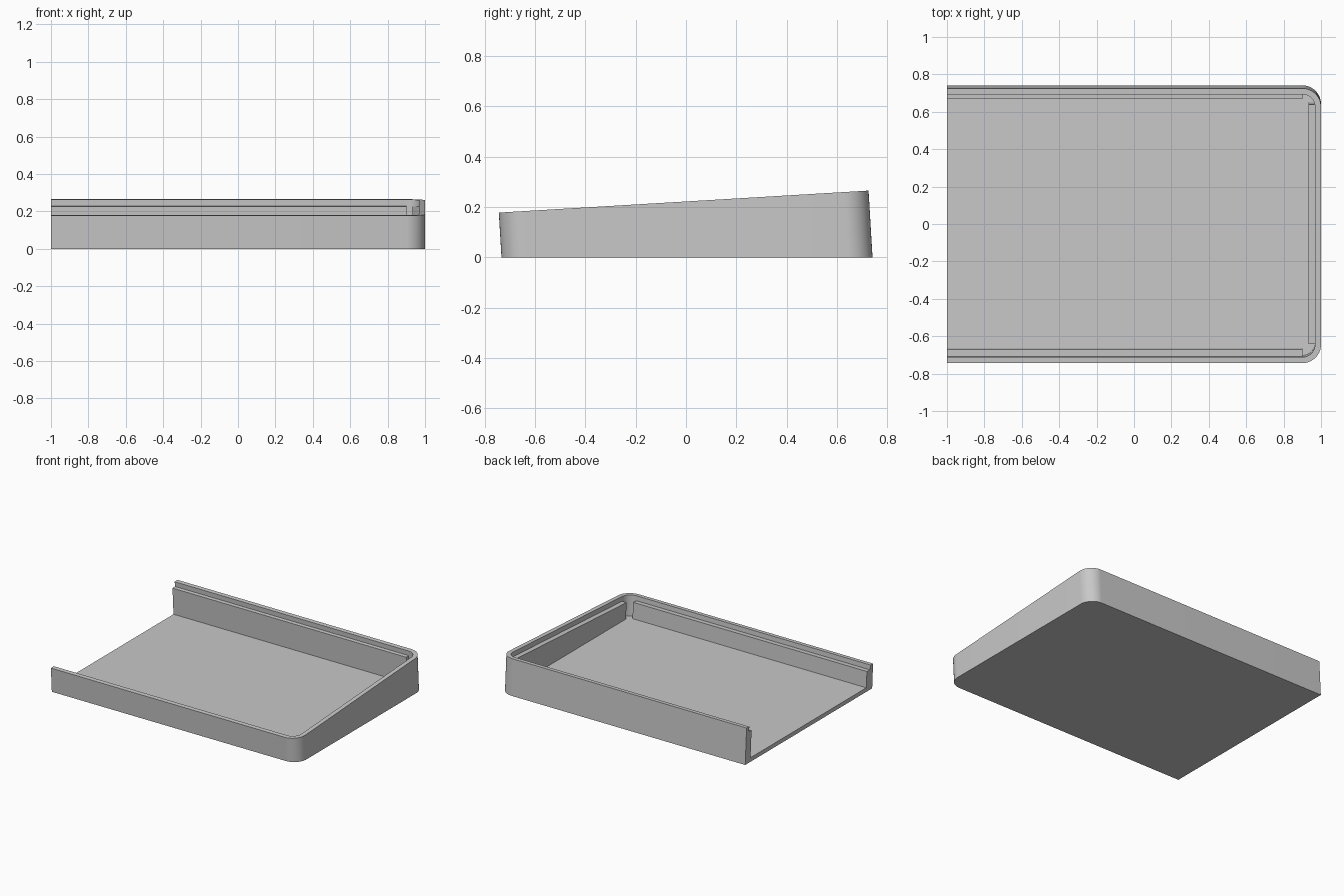
import bpy
import bmesh
import math

if "Cube" in bpy.data.objects:
    bpy.data.objects.remove(bpy.data.objects["Cube"], do_unlink=True)

TILT = 0.0595           # slope of the rim, and lean of the walls
FRONT, BACK = -0.733, 0.741
RADIUS, WALL, FLOOR = 0.1, 0.032, 0.03

grey = bpy.data.materials.new("plain grey")
grey.use_nodes = True
colour = (0.58, 0.58, 0.58, 1)
grey.diffuse_color = colour
grey.node_tree.nodes["Principled BSDF"].inputs["Base Color"].default_value = colour


def lean(x, v, z):
    """Place a plan point at a height on the leaning walls."""
    return (x, v - TILT * z, z)


def rim(x, v, drop=0.0):
    """Place a plan point on the sloping top, lowered by drop."""
    z = (0.222 + TILT * v) / (1 + TILT * TILT) - drop
    return lean(x, v, z)


def outline(inset, steps=16):
    """U-shaped plan, open on the left end, with two rounded corners."""
    r = RADIUS - inset
    cx = 1 - RADIUS
    pts = [(-1, FRONT + inset)]
    for cy, start in ((FRONT + RADIUS, -90), (BACK - RADIUS, 0)):
        for i in range(steps + 1):
            a = math.radians(start + 90 * i / steps)
            pts.append((cx + r * math.cos(a), cy + r * math.sin(a)))
    return pts + [(-1, BACK - inset)]


def finish(name, bm):
    bmesh.ops.recalc_face_normals(bm, faces=bm.faces)
    mesh = bpy.data.meshes.new(name)
    bm.to_mesh(mesh)
    bm.free()
    mesh.materials.append(grey)
    obj = bpy.data.objects.new(name, mesh)
    bpy.context.collection.objects.link(obj)
    bpy.ops.object.select_all(action="DESELECT")
    obj.select_set(True)
    bpy.context.view_layer.objects.active = obj
    bpy.ops.object.shade_smooth_by_angle(angle=math.radians(30))


# Tray: outer wall, rim, inner wall and floor, closed by the open end's face
outer, inner = outline(0), outline(WALL)
bm = bmesh.new()
rows = [[bm.verts.new(p) for p in row] for row in (
    [lean(x, v, 0) for x, v in outer],
    [rim(x, v) for x, v in outer],
    [rim(x, v) for x, v in inner],
    [lean(x, v, FLOOR) for x, v in inner])]
for low, high in zip(rows, rows[1:]):
    for i in range(len(low) - 1):
        bm.faces.new((low[i], low[i + 1], high[i + 1], high[i]))
bm.faces.new(rows[0])
bm.faces.new(rows[-1])
bm.faces.new([r[0] for r in rows] + [r[-1] for r in reversed(rows)])
finish("tray", bm)


# Support ledges, standing just below the rim along each wall
def ledge(name, x0, x1, v0, v1):
    plan = [(x0, v0), (x1, v0), (x1, v1), (x0, v1)]
    bm = bmesh.new()
    low = [bm.verts.new(lean(x, v, FLOOR - 0.005)) for x, v in plan]
    top = [bm.verts.new(rim(x, v, 0.035)) for x, v in plan]
    bm.faces.new(low)
    bm.faces.new(top)
    for i in range(4):
        j = (i + 1) % 4
        bm.faces.new((low[i], low[j], top[j], top[i]))
    finish(name, bm)


bite = WALL - 0.004     # ledges sink slightly into the walls
ledge("front_ledge", -1, 0.9, FRONT + bite, FRONT + 0.07)
ledge("back_ledge", -1, 0.9, BACK - 0.06, BACK - bite)
ledge("side_ledge", 0.932, 1 - bite, -0.632, 0.652)
